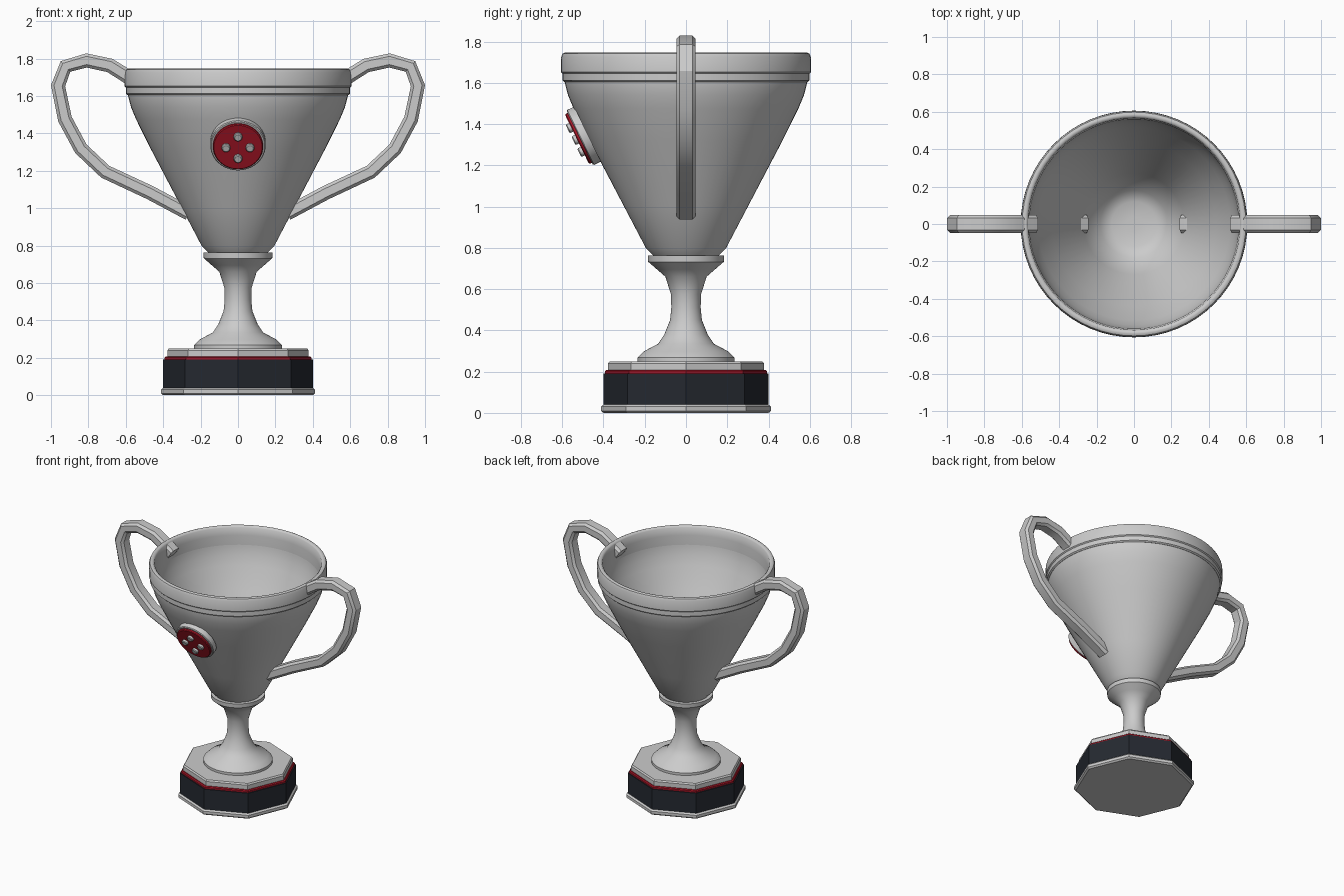
import bpy, bmesh
from math import cos, sin, pi, radians
from mathutils import Vector

if "Cube" in bpy.data.objects:
    bpy.data.objects.remove(bpy.data.objects["Cube"])


def material(name, colour):
    m = bpy.data.materials.new(name)
    m.diffuse_color = colour
    m.use_nodes = True
    m.node_tree.nodes["Principled BSDF"].inputs["Base Color"].default_value = m.diffuse_color
    return m


red = material("red", (0.40, 0.008, 0.02, 1))
dark = material("dark", (0.018, 0.022, 0.03, 1))


def finish(bm, name, mat=None, angle=None):
    bmesh.ops.remove_doubles(bm, verts=bm.verts, dist=1e-5)
    bmesh.ops.recalc_face_normals(bm, faces=bm.faces)
    me = bpy.data.meshes.new(name)
    bm.to_mesh(me)
    bm.free()
    ob = bpy.data.objects.new(name, me)
    bpy.context.collection.objects.link(ob)
    if mat:
        me.materials.append(mat)
    if angle:
        bpy.ops.object.select_all(action='DESELECT')
        bpy.context.view_layer.objects.active = ob
        ob.select_set(True)
        bpy.ops.object.shade_smooth_by_angle(angle=radians(angle))
    return ob


def skin(bm, rings, cyclic=True):
    """Join equal-length vertex rings with quads."""
    n = len(rings[0])
    for a, b in zip(rings, rings[1:]):
        for i in range(n):
            j = (i + 1) % n
            bm.faces.new((a[i], a[j], b[j], b[i]))


def lathe(name, profile, sides=64, mat=None, angle=40):
    """Revolve (radius, z) points about z; the open ends are capped."""
    bm = bmesh.new()
    rings = [[bm.verts.new((r * cos(2 * pi * i / sides), r * sin(2 * pi * i / sides), z))
              for i in range(sides)] for r, z in profile]
    skin(bm, rings)
    bm.faces.new(rings[0])
    bm.faces.new(rings[-1])
    return finish(bm, name, mat, angle)


# Octagonal plinth
lathe("base_plate", [(0.40, 0), (0.412, 0.01), (0.412, 0.03), (0.40, 0.04)], 8, angle=None)
lathe("plinth", [(0.40, 0.038), (0.40, 0.19)], 8, dark, None)
lathe("plinth_band", [(0.385, 0.185), (0.392, 0.19), (0.392, 0.202), (0.385, 0.208)], 8, red, None)
lathe("top_plate", [(0.378, 0.206), (0.378, 0.24), (0.37, 0.25)], 8, angle=None)

# Stem
lathe("stem", [(0.235, 0.248), (0.235, 0.268), (0.205, 0.298), (0.135, 0.335), (0.105, 0.38),
               (0.077, 0.45), (0.071, 0.51), (0.073, 0.575), (0.10, 0.66), (0.14, 0.695),
               (0.183, 0.732), (0.185, 0.762)])

# Hollow bowl
lathe("bowl", [(0.155, 0.758), (0.195, 0.80), (0.30, 1.0), (0.468, 1.32), (0.545, 1.475),
               (0.572, 1.54), (0.59, 1.61), (0.59, 1.70), (0.565, 1.70), (0.555, 1.60),
               (0.54, 1.54), (0.515, 1.475), (0.44, 1.32), (0.27, 1.0), (0.18, 0.83),
               (0.12, 0.805), (0.04, 0.80)])

# Rim: closed loop profile
lathe("rim", [(0.568, 1.606), (0.59, 1.604), (0.599, 1.612), (0.599, 1.645), (0.606, 1.652),
              (0.605, 1.725), (0.598, 1.741), (0.587, 1.746), (0.575, 1.744), (0.567, 1.735),
              (0.560, 1.68), (0.556, 1.61)]).data.update()
rim = bpy.data.objects["rim"].data
bm = bmesh.new()
bm.from_mesh(rim)
caps = [f for f in bm.faces if len(f.verts) > 4]
bmesh.ops.delete(bm, geom=caps, context='FACES_ONLY')
bm.to_mesh(rim)
bm.free()

# Handles: a bevelled bar swept along a path in the xz plane
path = [Vector(p) for p in [(0.535, 1.665), (0.60, 1.71), (0.685, 1.763), (0.81, 1.79), (0.922, 1.758),
                            (0.962, 1.655), (0.925, 1.476), (0.84, 1.318), (0.71, 1.195),
                            (0.47, 1.083), (0.262, 0.972)]]
W, T, C = 0.047, 0.038, 0.016
section = [(W, T - C), (W - C, T), (C - W, T), (-W, T - C),
           (-W, C - T), (C - W, -T), (W - C, -T), (W, C - T)]


def handle(name, side):
    bm = bmesh.new()
    rings = []
    for i, p in enumerate(path):
        d0 = (p - path[max(i - 1, 0)])
        d1 = (path[min(i + 1, len(path) - 1)] - p)
        d = (d0.normalized() + d1.normalized()).normalized()
        n = Vector((-d.y, d.x))
        rings.append([bm.verts.new((side * (p.x + n.x * t), w, p.y + n.y * t)) for w, t in section])
    skin(bm, rings)
    bm.faces.new(rings[0])
    bm.faces.new(rings[-1])
    finish(bm, name, None, 30)


handle("handle_right", 1)
handle("handle_left", -1)

# Round badge lying on the sloping front of the bowl
tilt = radians(26)
normal = Vector((0, -cos(tilt), -sin(tilt)))
up = Vector((0, -sin(tilt), cos(tilt)))
face = Vector((0, -0.515, 1.333))


def badge_part(name, radius, back, front, sides, mat=None, u=0, v=0):
    c = 0.005
    ob = lathe(name, [(radius, back), (radius, front - c), (radius - c, front)], sides, mat, 30)
    ob.rotation_mode = 'QUATERNION'
    ob.rotation_quaternion = normal.to_track_quat('Z', 'Y')
    ob.location = face + Vector((u, 0, 0)) + up * v


badge_part("badge_plate", 0.148, -0.042, 0.0, 48)
badge_part("badge_face", 0.134, -0.01, 0.015, 48, red)
for k, (u, v) in enumerate([(1, 0), (0, 1), (-1, 0), (0, -1)]):
    badge_part("badge_stud_%d" % k, 0.023, 0.0, 0.034, 16, None, u * 0.064, v * 0.064)
